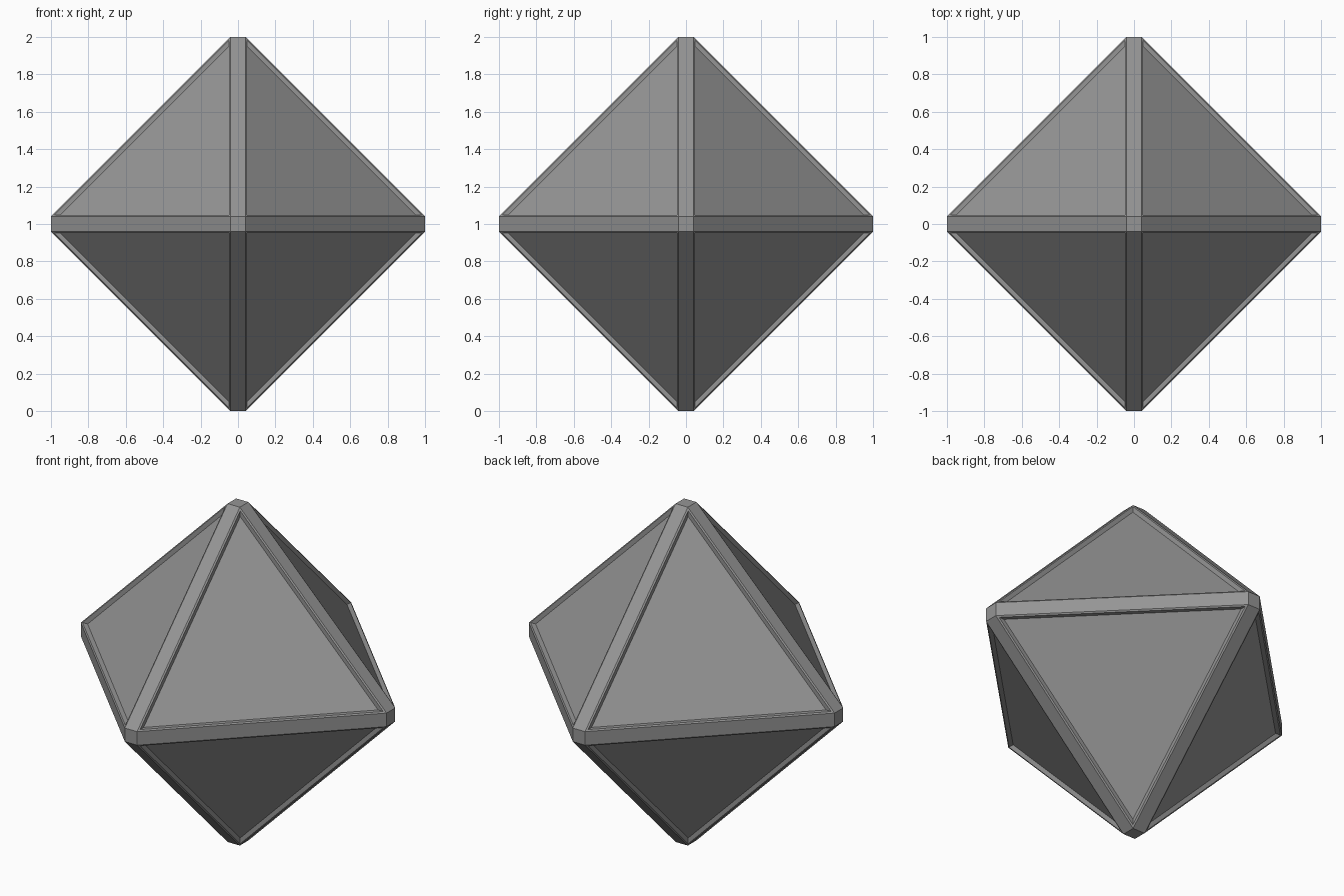
import bpy, bmesh
from math import radians

if "Cube" in bpy.data.objects:
    bpy.data.objects.remove(bpy.data.objects["Cube"])

HALF = 0.04      # half width of the edge bars
RIM = 0.01       # flat rim around each panel
STEP = 0.034     # how far each panel corner drops back from its tip

# Octahedron with chamfered edges and tips: hull of a small square at each tip
bm = bmesh.new()
for axis in range(3):
    for tip in (-1, 1):
        for a in (-HALF, HALF):
            for b in (-HALF, HALF):
                p = [a, b]
                p.insert(axis, tip)
                bm.verts.new(p)
bmesh.ops.convex_hull(bm, input=bm.verts[:])
bmesh.ops.dissolve_limit(bm, angle_limit=radians(1), verts=bm.verts[:], edges=bm.edges[:])
bmesh.ops.recalc_face_normals(bm, faces=bm.faces[:])
bm.normal_update()

# Recessed triangular panels: narrow flat rim, then a step with square-cut sides
panels = [f for f in bm.faces if min(abs(c) for c in f.normal) > 0.3]
bmesh.ops.inset_individual(bm, faces=panels, thickness=RIM, depth=0, use_even_offset=True)
recessed = bmesh.ops.extrude_discrete_faces(bm, faces=panels)["faces"]
for f in recessed:
    for v in f.verts:
        i = max(range(3), key=lambda k: abs(v.co[k]))
        v.co[i] -= STEP if v.co[i] > 0 else -STEP
bmesh.ops.recalc_face_normals(bm, faces=bm.faces[:])

# Stand it on the ground
bmesh.ops.translate(bm, verts=bm.verts[:], vec=(0, 0, 1))
mesh = bpy.data.meshes.new("framed_octahedron")
bm.to_mesh(mesh)
bm.free()

# Dark grey finish
grey = bpy.data.materials.new("dark_grey")
grey.diffuse_color = (0.3, 0.3, 0.3, 1)
grey.use_nodes = True
grey.node_tree.nodes["Principled BSDF"].inputs["Base Color"].default_value = grey.diffuse_color
mesh.materials.append(grey)
bpy.context.collection.objects.link(bpy.data.objects.new("framed_octahedron", mesh))
